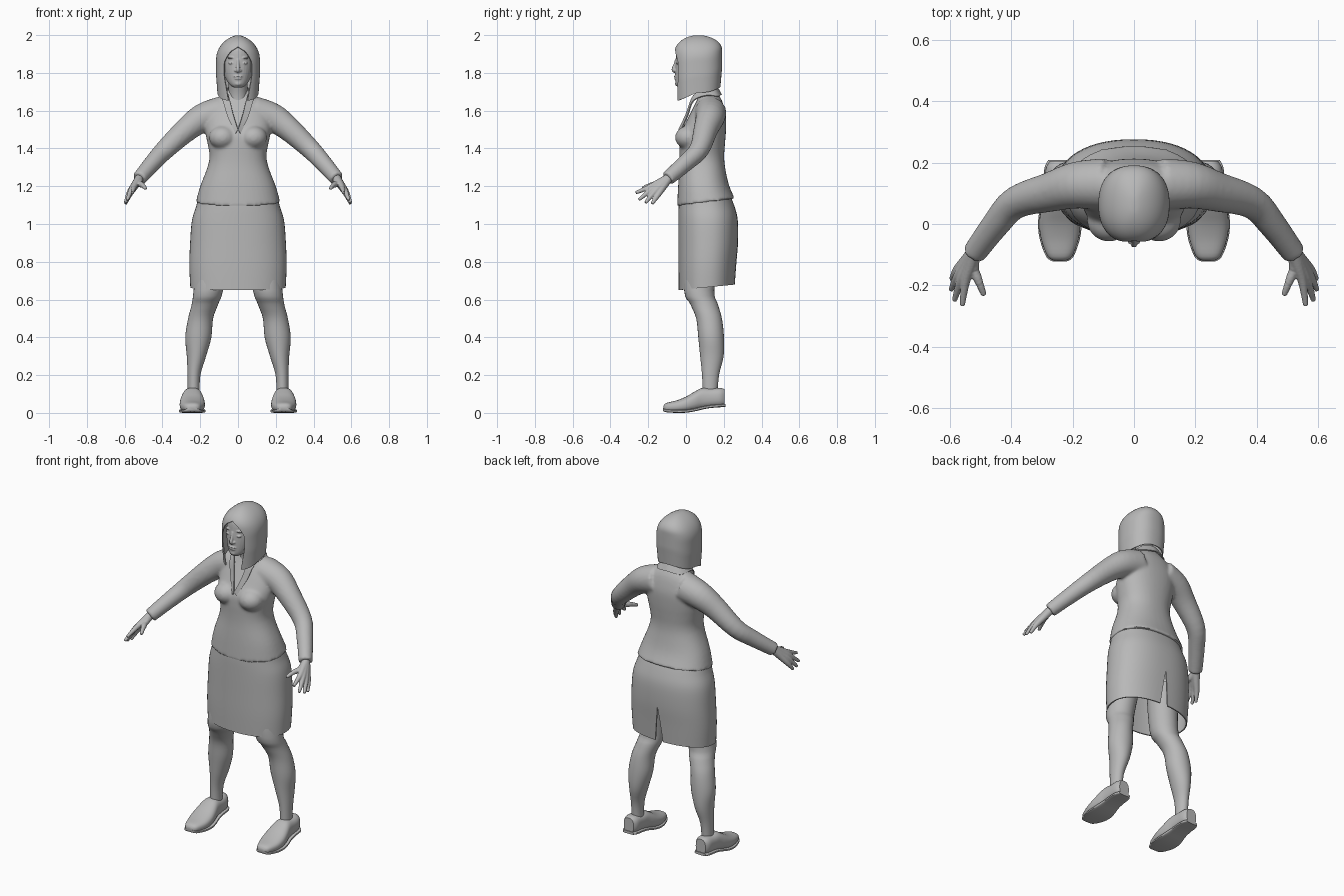
import bpy, bmesh, math
from mathutils import Vector, Matrix

if "Cube" in bpy.data.objects:
    bpy.data.objects.remove(bpy.data.objects["Cube"])

grey = bpy.data.materials.new("plain_grey")
grey.diffuse_color = (0.48, 0.48, 0.48, 1)
grey.use_nodes = True
grey.node_tree.nodes["Principled BSDF"].inputs["Base Color"].default_value = grey.diffuse_color


def refine(rows, n=4):
    """Catmull-Rom interpolation of a short table of rows."""
    out = []
    for i in range(len(rows) - 1):
        p0, p1, p2 = rows[max(i - 1, 0)], rows[i], rows[i + 1]
        p3 = rows[min(i + 2, len(rows) - 1)]
        for k in range(n):
            t = k / n
            out.append([0.5 * (2 * b + (c - a) * t + (2 * a - 5 * b + 4 * c - d) * t * t
                               + (3 * b - a - 3 * c + d) * t ** 3)
                        for a, b, c, d in zip(p0, p1, p2, p3)])
    out.append(list(rows[-1]))
    return out


def spow(v, e):
    return math.copysign(abs(v) ** e, v)


def ring(c, u, v, n=28, e=1.0):
    """Rounded section around c spanned by vectors u and v."""
    c, u, v = Vector(c), Vector(u), Vector(v)
    return [c + u * spow(math.cos(2 * math.pi * i / n), e)
            + v * spow(math.sin(2 * math.pi * i / n), e) for i in range(n)]


def skin(bm, rings, closed=True):
    """Bridge successive rings; closed rings also get end caps."""
    vs = [[bm.verts.new(p) for p in r] for r in rings]
    n = len(vs[0])
    for a, b in zip(vs, vs[1:]):
        for i in range(n if closed else n - 1):
            j = (i + 1) % n
            bm.faces.new((a[i], a[j], b[j], b[i]))
    if closed:
        bm.faces.new(vs[0][::-1])
        bm.faces.new(vs[-1])


def tube(bm, pts, n=16, steps=4):
    """Round limb along rows of x, y, z, radius."""
    rows = refine(pts, steps)
    cs = [Vector(r[:3]) for r in rows]
    rings = []
    for i, r in enumerate(rows):
        t = (cs[min(i + 1, len(cs) - 1)] - cs[max(i - 1, 0)]).normalized()
        u = t.cross(Vector((0.3, 0.9, 0.3))).normalized()
        rings.append(ring(cs[i], u * r[3], t.cross(u) * r[3], n))
    skin(bm, rings)


def blob(bm, c, s):
    bmesh.ops.create_uvsphere(bm, u_segments=20, v_segments=12, radius=1,
                              matrix=Matrix.Translation(c) @ Matrix.Diagonal((*s, 1)))


def finish(name, bm, voxel=0, smooth=0, thick=0, mirror=False, angle=50):
    bmesh.ops.remove_doubles(bm, verts=bm.verts, dist=1e-5)
    bmesh.ops.recalc_face_normals(bm, faces=bm.faces)
    me = bpy.data.meshes.new(name)
    bm.to_mesh(me)
    bm.free()
    me.materials.append(grey)
    ob = bpy.data.objects.new(name, me)
    bpy.context.collection.objects.link(ob)
    bpy.ops.object.select_all(action='DESELECT')
    ob.select_set(True)
    bpy.context.view_layer.objects.active = ob
    if mirror:
        ob.modifiers.new("mirror", 'MIRROR')
    if voxel:
        m = ob.modifiers.new("fuse", 'REMESH')
        m.mode, m.voxel_size = 'VOXEL', voxel
    if smooth:
        m = ob.modifiers.new("soften", 'SMOOTH')
        m.factor, m.iterations = 0.5, smooth
    if thick:
        m = ob.modifiers.new("thickness", 'SOLIDIFY')
        m.thickness, m.offset = thick, 0
    for m in list(ob.modifiers):
        bpy.ops.object.modifier_apply(modifier=m.name)
    bpy.ops.object.shade_smooth_by_angle(angle=math.radians(angle))
    return ob


# Jacket: torso, bust and sleeves fused together (z, half width, front y, back y)
torso = [(1.115, .224, -.047, .258), (1.2, .2, -.042, .228), (1.3, .162, -.035, .207),
         (1.36, .151, -.034, .202), (1.42, .16, -.035, .206), (1.48, .172, -.03, .211),
         (1.55, .175, .005, .213), (1.6, .16, .03, .206), (1.65, .125, .055, .192),
         (1.685, .085, .07, .172), (1.71, .055, .075, .155)]
bm = bmesh.new()
rings = []
for z, rx, yf, yb in refine(torso):
    r = ring((0, (yf + yb) / 2, z), (rx, 0, 0), (0, (yb - yf) / 2, 0), 40, .88)
    tilt = .13 * max(0, 1 - (z - 1.115) / .12)
    for p in r:
        p.z += tilt * (p.y - (yf + yb) / 2)
    rings.append(r)
skin(bm, rings)
sleeve = [(.09, .13, 1.59, .085), (.185, .127, 1.562, .077), (.27, .105, 1.502, .065),
          (.385, .07, 1.395, .053), (.45, 0, 1.325, .046), (.523, -.098, 1.24, .039)]
for s in (-1, 1):
    tube(bm, [(s * x, y, z, r) for x, y, z, r in sleeve], 24)
    blob(bm, (s * .082, .012, 1.458), (.072, .07, .062))
finish("jacket", bm, voxel=.009, smooth=5)

# Collar and lapels running to the front closure
inner = [(0, .165, 1.725), (.05, .15, 1.72), (.068, .1, 1.705), (.05, .04, 1.68),
         (.025, .0, 1.58), (0, -.038, 1.5)]
outer = [(0, .187, 1.685), (.075, .167, 1.675), (.097, .11, 1.68), (.08, .04, 1.652),
         (.055, .008, 1.57), (.012, -.034, 1.48)]
bm = bmesh.new()
skin(bm, [refine(inner), refine(outer)], closed=False)
finish("collar", bm, thick=.006, mirror=True)

# Skirt: hollow, with a slit at the back
bm = bmesh.new()
rows = refine([(1.17, .2, -.03, .222), (1.1, .216, -.036, .25), (1.02, .24, -.037, .27),
               (.9, .25, -.037, .272), (.78, .254, -.037, .263), (.665, .249, -.035, .255)])
grid = []
for z, rx, yf, yb in rows:
    gap = .075 * max(0, (.88 - z) / .215)
    cy, ry = (yf + yb) / 2, (yb - yf) / 2
    line = []
    for i in range(57):
        a = gap + (2 * math.pi - 2 * gap) * i / 56
        dy = ry * spow(math.cos(a), .88)
        line.append(Vector((rx * spow(math.sin(a), .88), cy + dy,
                            z + .1 * dy * (1.17 - z) / .5)))
    grid.append(line)
skin(bm, grid, closed=False)
finish("skirt", bm, thick=.007)

# Legs (x, y, z, half width, half depth)
leg = [(.125, .09, .9, .085, .09), (.157, .07, .65, .078, .08), (.175, .096, .575, .07, .073),
       (.198, .122, .5, .066, .068), (.21, .133, .4, .069, .068), (.22, .137, .3, .051, .062),
       (.233, .13, .2, .034, .045), (.235, .127, .09, .031, .038)]
# Shoes (y, half width, bottom z, top z)
shoe = [(-.12, .018, .014, .036), (-.105, .04, .006, .052), (-.05, .061, .002, .066),
        (0, .067, .003, .086), (.045, .062, .01, .112), (.085, .053, .02, .132),
        (.13, .049, .028, .13), (.18, .046, .032, .132), (.205, .033, .034, .126)]
bm = bmesh.new()
skin(bm, [ring((x, y, z), (a, 0, 0), (0, b, 0)) for x, y, z, a, b in refine(leg)])
finish("legs", bm, mirror=True)
bm = bmesh.new()
skin(bm, [ring((.242, y, (lo + hi) / 2), (w, 0, 0), (0, 0, (hi - lo) / 2), 28, .8)
          for y, w, lo, hi in refine(shoe)])
finish("shoes", bm, mirror=True)
bm = bmesh.new()
skin(bm, [ring((.242, y * 1.02, lo + .006), (w + .004, 0, 0), (0, 0, .008), 20, .5)
          for y, w, lo, hi in refine(shoe)])
finish("soles", bm, mirror=True)

# Hands: fingers share the wrist and fuse into a palm (knuckle, tip)
wrist = (.521, -.092, 1.243)
fingers = [((.55, -.19, 1.197), (.56, -.266, 1.165)), ((.565, -.185, 1.181), (.586, -.25, 1.128)),
           ((.575, -.17, 1.166), (.597, -.215, 1.112)), ((.577, -.15, 1.152), (.595, -.18, 1.107))]
bm = bmesh.new()
for k, t in fingers:
    mid = tuple((a + b) / 2 for a, b in zip(wrist, k))
    tube(bm, [(*wrist, .024), (*mid, .02), (*k, .015), (*t, .0085)], 12)
tube(bm, [(*wrist, .02), (.522, -.145, 1.215, .018), (.505, -.19, 1.205, .014),
          (.489, -.232, 1.188, .009)], 12)
finish("hands", bm, voxel=.004, smooth=2, mirror=True)

# Neck
bm = bmesh.new()
tube(bm, [(0, .115, 1.6, .06), (0, .105, 1.69, .05), (0, .075, 1.8, .05)], 24)
finish("neck", bm)

# Head with face features (z, centre y, half width, half depth)
head = [(1.722, -.02, .022, .022), (1.738, -.006, .044, .048), (1.77, .02, .065, .077),
        (1.82, .04, .08, .097), (1.87, .05, .084, .104), (1.93, .055, .08, .1),
        (1.97, .06, .05, .07)]
bm = bmesh.new()
skin(bm, [ring((0, cy, z), (rx, 0, 0), (0, ry, 0), 32) for z, cy, rx, ry in refine(head)])
tube(bm, [(0, -.05, 1.87, .008), (0, -.058, 1.845, .008), (0, -.066, 1.816, .011),
          (0, -.052, 1.806, .009)], 12)
for s in (-1, 1):
    blob(bm, (s * .012, -.057, 1.812), (.009, .008, .007))
    blob(bm, (s * .034, -.043, 1.852), (.017, .01, .007))
    blob(bm, (s * .036, -.042, 1.88), (.022, .011, .005))
blob(bm, (0, -.055, 1.781), (.024, .009, .005))
blob(bm, (0, -.054, 1.77), (.02, .009, .006))
blob(bm, (0, -.046, 1.743), (.02, .012, .013))
finish("head", bm, voxel=.0035, smooth=2)

# Bobbed hair: dome opened around the face, longer at the front
bm = bmesh.new()
grid = []
for k in range(1, 31):
    t = k / 30
    drop = t ** 1.6
    px = min(1, math.sin(min(1, t * 1.7) * math.pi / 2)) * (1 - .06 * max(0, t - .8) / .2)
    py = min(1, math.sin(min(1, t * 2.2) * math.pi / 2) ** .85) * (1 - .07 * max(0, t - .75) / .25)
    f = min(1, max(0, (t - .36) / .22))
    open_a = .62 * math.sqrt(f) - .2 * max(0, (t - .75) / .25)
    line = []
    for i in range(49):
        a = open_a + (2 * math.pi - 2 * open_a) * i / 48
        hem = 1.725 - .075 * max(0, math.cos(a)) ** 1.2 - .03 * math.sin(a) ** 2
        line.append(Vector((.113 * px * spow(math.sin(a), .85),
                            .064 - .124 * py * spow(math.cos(a), .85),
                            1.997 - drop * (1.997 - hem))))
    grid.append(line)
skin(bm, grid, closed=False)
top = [v for v in bm.verts if v.index < 0 or v.co.z > 1.9955]
bmesh.ops.remove_doubles(bm, verts=bm.verts, dist=1e-5)
bmesh.ops.holes_fill(bm, edges=[e for e in bm.edges if e.is_boundary
                                and all(v.co.z > 1.99 for v in e.verts)], sides=0)
finish("hair", bm, thick=.006)
